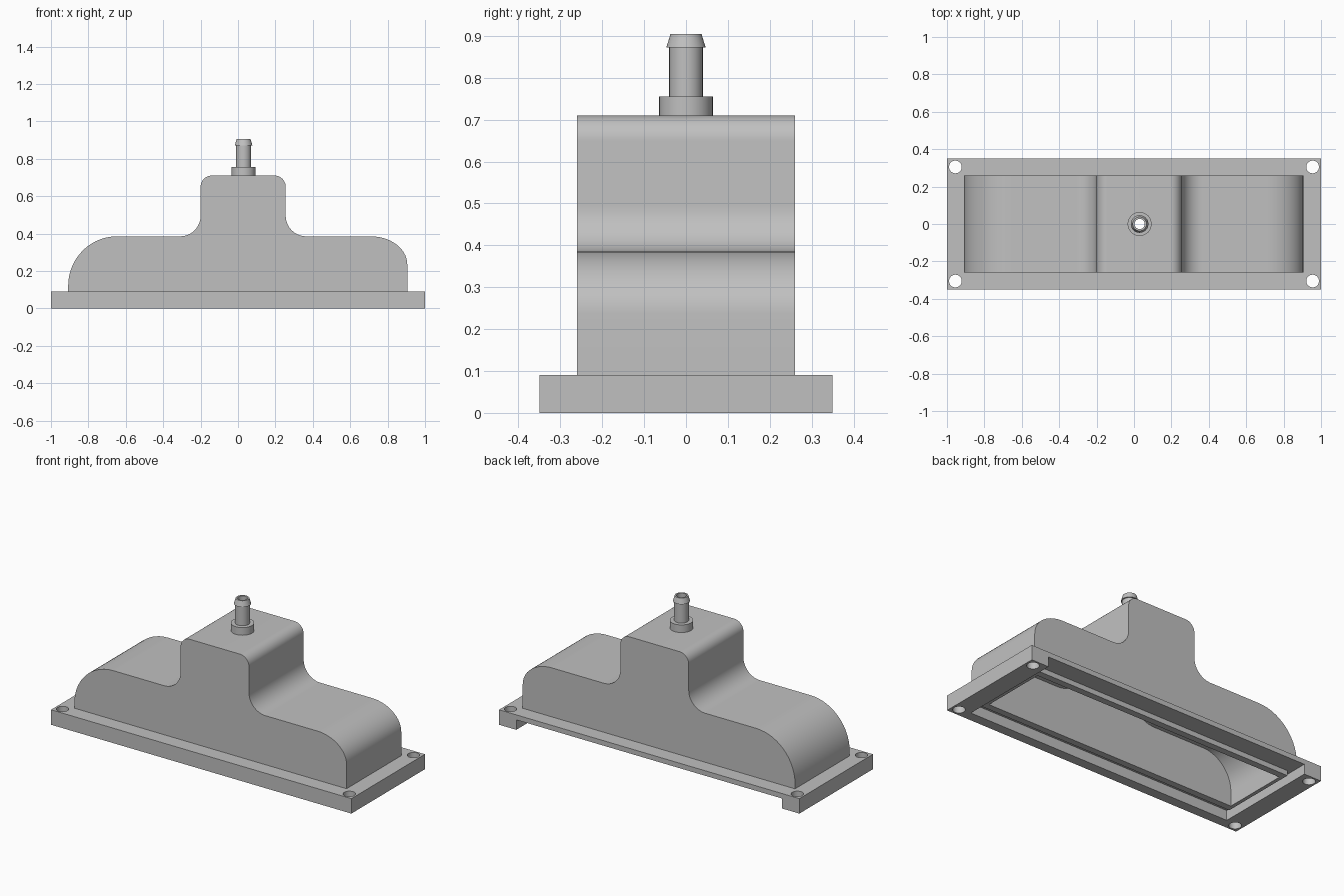
import bpy, bmesh, math

cube = bpy.data.objects.get("Cube")
if cube:
    bpy.data.objects.remove(cube, do_unlink=True)

grey = bpy.data.materials.new("plain_grey")
grey.use_nodes = True
colour = (0.53, 0.53, 0.53, 1)
grey.diffuse_color = colour
grey.node_tree.nodes["Principled BSDF"].inputs["Base Color"].default_value = colour


def make(name, bm):
    bmesh.ops.recalc_face_normals(bm, faces=bm.faces)
    mesh = bpy.data.meshes.new(name)
    bm.to_mesh(mesh)
    bm.free()
    mesh.materials.append(grey)
    obj = bpy.data.objects.new(name, mesh)
    bpy.context.collection.objects.link(obj)
    return obj


def box(name, x0, x1, y0, y1, z0, z1):
    bm = bmesh.new()
    bmesh.ops.create_cube(bm, size=1)
    for v in bm.verts:
        v.co = (x1 if v.co.x > 0 else x0, y1 if v.co.y > 0 else y0, z1 if v.co.z > 0 else z0)
    return make(name, bm)


def cylinder(name, x, y, r, z0, z1):
    bm = bmesh.new()
    bmesh.ops.create_cone(bm, cap_ends=True, segments=40, radius1=r, radius2=r, depth=z1 - z0)
    bmesh.ops.translate(bm, verts=bm.verts, vec=(x, y, (z0 + z1) / 2))
    return make(name, bm)


def arc(cx, cz, rx, rz, start, end, steps=14):
    angles = [math.radians(start + (end - start) * i / steps) for i in range(steps + 1)]
    return [(cx + rx * math.cos(a), cz + rz * math.sin(a)) for a in angles]


def housing_solid(name, inset, half_depth, bottom):
    """Stepped rounded outline, shrunk by inset and extruded along y."""
    top_r = max(0.06 - inset, 0.012)
    left, right, top = -0.2 + inset, 0.255 - inset, 0.71 - inset
    pts = arc(-0.648, 0.12, 0.26 - inset, 0.265 - inset, 180, 90)
    pts += arc(-0.31, 0.495, 0.11 + inset, 0.11 + inset, 270, 360)
    pts += arc(left + top_r, top - top_r, top_r, top_r, 180, 90)
    pts += arc(right - top_r, top - top_r, top_r, top_r, 90, 0)
    pts += arc(0.365, 0.495, 0.11 + inset, 0.11 + inset, 180, 270)
    pts += arc(0.71, 0.235, 0.195 - inset, 0.15 - inset, 90, 0)
    pts = [(pts[0][0], bottom)] + pts + [(pts[-1][0], bottom)]
    bm = bmesh.new()
    face = bm.faces.new([bm.verts.new((x, -half_depth, z)) for x, z in pts])
    ext = bmesh.ops.extrude_face_region(bm, geom=[face])
    verts = [g for g in ext["geom"] if isinstance(g, bmesh.types.BMVert)]
    bmesh.ops.translate(bm, verts=verts, vec=(0, 2 * half_depth, 0))
    return make(name, bm)


def combine(obj, other, operation):
    """Apply a boolean and remove the helper."""
    mod = obj.modifiers.new("cut", "BOOLEAN")
    mod.operation, mod.solver, mod.object = operation, "EXACT", other
    bpy.context.view_layer.objects.active = obj
    bpy.ops.object.modifier_apply(modifier=mod.name)
    bpy.data.objects.remove(other, do_unlink=True)


def cavity():
    return housing_solid("cavity_cutter", 0.07, 0.2, -0.1)


# Flange: underside recess open at the back, sealing rib, opening, screw holes
flange = box("flange", -1, 1, -0.35, 0.35, 0, 0.09)
combine(flange, box("recess", -0.885, 0.885, -0.29, 0.5, -0.1, 0.06), "DIFFERENCE")
combine(flange, box("rib", -0.86, 0.86, -0.24, 0.24, 0.03, 0.08), "UNION")
combine(flange, cavity(), "DIFFERENCE")
for sx in (-1, 1):
    for sy in (-1, 1):
        combine(flange, cylinder("hole", sx * 0.955, sy * 0.305, 0.034, -0.1, 0.2), "DIFFERENCE")

# Hollow stepped housing with an outlet bore
NOZZLE_X, BORE = 0.03, 0.027
housing = housing_solid("housing", 0, 0.26, 0.09)
combine(housing, cavity(), "DIFFERENCE")
combine(housing, cylinder("bore", NOZZLE_X, 0, BORE, 0.55, 0.8), "DIFFERENCE")

# Barbed hose nozzle: collar, stem and tapered barb
outline = [(BORE, 0.71), (0.064, 0.71), (0.064, 0.756), (0.04, 0.756),
           (0.04, 0.872), (0.047, 0.872), (0.037, 0.905), (BORE, 0.905)]
bm = bmesh.new()
ring = [bm.verts.new((NOZZLE_X + r, 0, z)) for r, z in outline]
edges = [bm.edges.new((ring[i - 1], ring[i])) for i in range(len(ring))]
bmesh.ops.spin(bm, geom=ring + edges, cent=(NOZZLE_X, 0, 0), axis=(0, 0, 1),
               angle=math.tau, steps=40, use_duplicate=False)
bmesh.ops.remove_doubles(bm, verts=bm.verts, dist=0.0001)
nozzle = make("nozzle", bm)

# Smooth curves, keep edges crisp
bpy.ops.object.select_all(action="DESELECT")
for obj in (flange, housing, nozzle):
    obj.select_set(True)
bpy.context.view_layer.objects.active = housing
bpy.ops.object.shade_smooth_by_angle(angle=math.radians(25))
